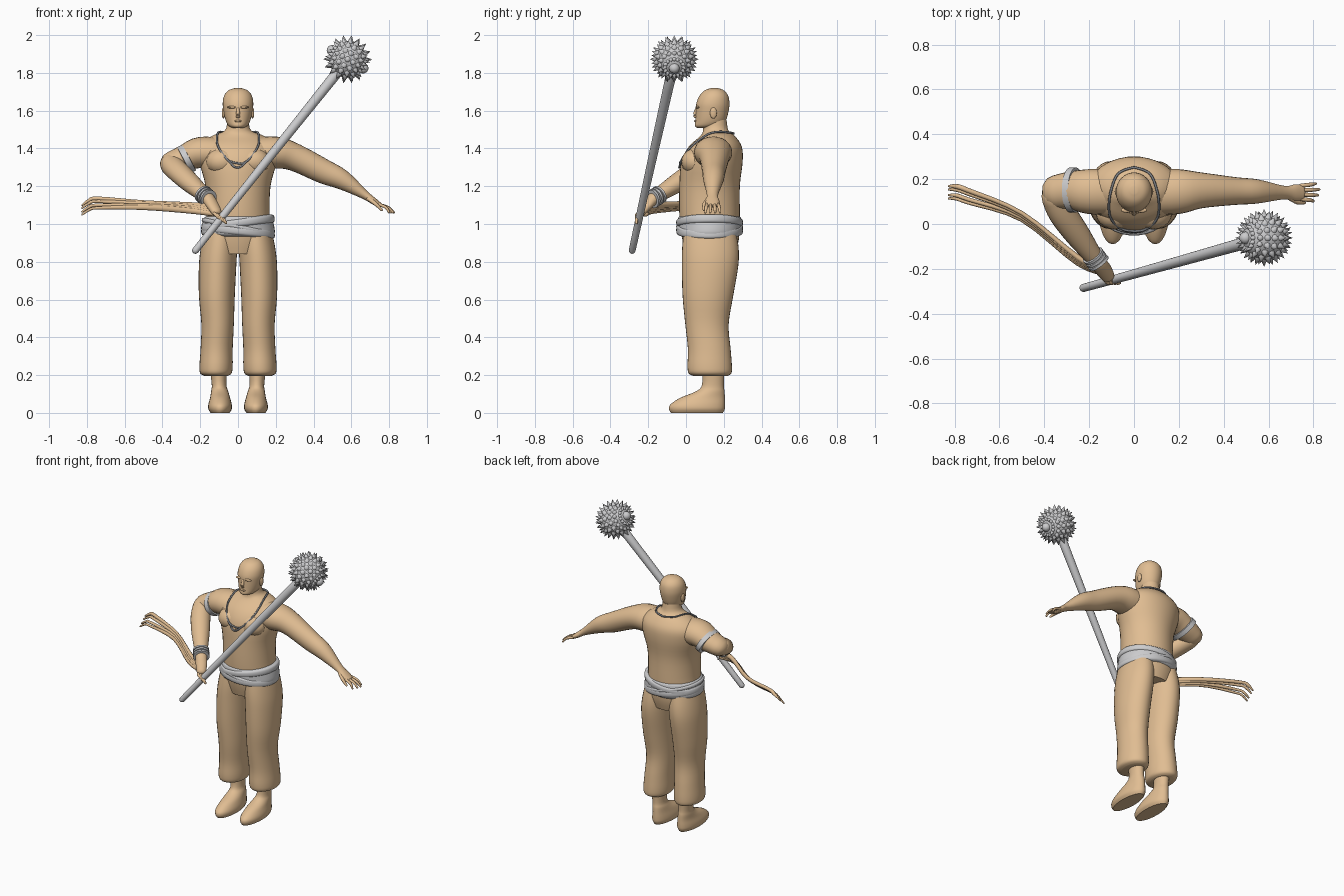
import bpy, bmesh, math
from mathutils import Vector, Matrix
from mathutils.bvhtree import BVHTree

if "Cube" in bpy.data.objects:
    bpy.data.objects.remove(bpy.data.objects["Cube"])


def material(name, color):
    m = bpy.data.materials.new(name)
    m.use_nodes = True
    m.diffuse_color = (*color, 1)
    m.node_tree.nodes["Principled BSDF"].inputs["Base Color"].default_value = (*color, 1)
    return m


TAN = material("tan", (0.75, 0.51, 0.29))
GREY = material("pale grey", (0.6, 0.6, 0.61))
DARK = material("dark grey", (0.22, 0.23, 0.25))
Z = Vector((0, 0, 1))
Y = Vector((0, 1, 0))


def finish(name, bm, mat, mirror=False, angle=50):
    bmesh.ops.recalc_face_normals(bm, faces=bm.faces)
    mesh = bpy.data.meshes.new(name)
    bm.to_mesh(mesh)
    bm.free()
    mesh.materials.append(mat)
    ob = bpy.data.objects.new(name, mesh)
    bpy.context.collection.objects.link(ob)
    bpy.ops.object.select_all(action='DESELECT')
    ob.select_set(True)
    bpy.context.view_layer.objects.active = ob
    bpy.ops.object.shade_smooth_by_angle(angle=math.radians(angle))
    if mirror:
        ob.modifiers.new("mirror", 'MIRROR')
    return ob


def spline(rows, steps):
    """Smooth curve through rows of any length."""
    out = []
    for i in range(len(rows) - 1):
        a, b, c, d = (rows[max(0, min(len(rows) - 1, i + k))] for k in (-1, 0, 1, 2))
        for s in range(steps):
            t = s / steps
            out.append([q + t / 2 * (r - p + t * (2 * p - 5 * q + 4 * r - w + t * (3 * (q - r) + w - p)))
                        for p, q, r, w in zip(a, b, c, d)])
    return out + [list(rows[-1])]


def loft(name, rows, mat=TAN, axis=None, steps=4, n=24, mirror=False, rounded=True):
    """Skin of oval rings (x, y, z, half width, half depth); a fixed axis keeps rings parallel."""
    rows = spline(rows, steps) if steps > 1 else [list(r) for r in rows]
    pts = [Vector(r[:3]) for r in rows]
    rings = []
    for i, r in enumerate(rows):
        t = axis or (pts[min(i + 1, len(pts) - 1)] - pts[max(i - 1, 0)])
        rings.append((pts[i], t.normalized(), r[3], r[4]))
    if rounded and not axis:
        for end, sign in ((rings[0], -1), (rings[-1], 1)):
            p, t, a, b = end
            for ang in (0.5, 0.95, 1.35):
                c, h = math.cos(ang), math.sin(ang) * min(a, b) * sign
                cap = (p + t * h, t, a * c, b * c)
                rings.insert(0, cap) if sign < 0 else rings.append(cap)
    bm = bmesh.new()
    loops = []
    for p, t, a, b in rings:
        side = t.cross(Y if axis else Z).normalized()
        other = side.cross(t)
        loops.append([bm.verts.new(p + side * a * math.cos(k * math.tau / n) + other * b * math.sin(k * math.tau / n))
                      for k in range(n)])
    for u, v in zip(loops, loops[1:]):
        for k in range(n):
            bm.faces.new((u[k], u[(k + 1) % n], v[(k + 1) % n], v[k]))
    bm.faces.new(loops[0])
    bm.faces.new(loops[-1])
    return finish(name, bm, mat, mirror)


def stack(name, rows, **kw):
    """Level rings given as (x, front y, back y, z, half width)."""
    return loft(name, [(x, (f + b) / 2, z, w, (b - f) / 2) for x, f, b, z, w in rows],
                axis=kw.pop("axis", Z), **kw)


def ball(name, loc, size, mat=TAN, mirror=False):
    bm = bmesh.new()
    bmesh.ops.create_uvsphere(bm, u_segments=20, v_segments=12, radius=1,
                              matrix=Matrix.Translation(loc) @ Matrix.Diagonal((*size, 1)))
    return finish(name, bm, mat, mirror)


# Torso with sloping shoulders and neck
torso = stack("torso", [
    (0, .0, .26, .84, .15), (0, -.02, .28, .92, .18), (0, -.035, .285, 1.04, .168),
    (0, -.035, .285, 1.2, .172), (0, -.025, .30, 1.33, .205), (0, .015, .295, 1.41, .2),
    (0, .075, .26, 1.465, .14), (0, .09, .225, 1.495, .07), (0, .09, .215, 1.55, .056)], n=40)
ball("chest_muscle", (.085, .05, 1.33), (.085, .075, .07), mirror=True)

# Head and face
stack("head", [
    (0, .06, .13, 1.508, .025), (0, .047, .19, 1.52, .05), (0, .05, .212, 1.55, .066),
    (0, .052, .226, 1.6, .077), (0, .055, .23, 1.64, .081), (0, .072, .223, 1.68, .073),
    (0, .1, .2, 1.708, .05), (0, .135, .168, 1.72, .015)], n=32)
loft("nose", [(0, .058, 1.615, .007, .007), (0, .047, 1.58, .011, .01), (0, .05, 1.568, .012, .007)], n=12)
ball("brow", (.03, .062, 1.618), (.028, .012, .007), mirror=True)
ball("lips", (0, .05, 1.545), (.02, .008, .006))
ball("ear", (.077, .145, 1.588), (.009, .018, .03), mirror=True)

# Loose trousers gathered at the cuff
stack("trouser_leg", [
    (.09, -.01, .26, .98, .085), (.1, -.02, .278, .88, .096), (.108, -.022, .277, .78, .099),
    (.112, -.018, .25, .62, .095), (.108, -.004, .226, .47, .086), (.113, .01, .236, .34, .085),
    (.116, .008, .243, .25, .088), (.117, .014, .24, .21, .083), (.115, .04, .22, .195, .06)],
    mirror=True, n=32)

# Bare feet
stack("foot", [
    (.095, -.08, .195, 0, .05), (.095, -.09, .205, .02, .062), (.095, -.082, .207, .045, .062),
    (.095, -.03, .206, .08, .053), (.097, .055, .204, .115, .045), (.1, .085, .2, .15, .039),
    (.104, .085, .205, .24, .045)], mirror=True)

# Wrapped sash: a wide base with crossing folds
stack("sash", [(0, -.025, .28, .935, .178), (0, -.042, .293, .95, .194), (0, -.042, .295, .985, .192),
               (0, -.042, .292, 1.03, .18), (0, -.03, .28, 1.042, .165)], mat=GREY, n=40)
for i, (z, tilt, half) in enumerate(((1.005, -.13, .024), (.965, .1, .026), (.985, .2, .014))):
    stack("sash_fold_%d" % (i + 1), [
        (0, -.03, .28, z - half, .18), (0, -.049, .299, z - half * .6, .195),
        (0, -.05, .3, z + half * .6, .192), (0, -.03, .28, z + half, .175)],
        mat=GREY, n=40, axis=Vector((tilt, 0, 1)))

# Outstretched left arm and hand
loft("left_arm", [
    (.08, .14, 1.37, .1, .085), (.2, .145, 1.378, .1, .085), (.3, .15, 1.353, .08, .073),
    (.45, .147, 1.28, .062, .065), (.55, .145, 1.235, .054, .053), (.67, .14, 1.155, .03, .024),
    (.72, .14, 1.12, .037, .018), (.75, .14, 1.1, .034, .014)])
for i in range(4):
    y, reach = .111 + i * .02, (.045, .065, .07, .055)[i]
    loft("left_finger_%d" % (i + 1), [
        (.745, y, 1.103, .009, .009), (.76 + reach / 2, y * 1.15 - .021, 1.088, .009, .008),
        (.755 + reach, y * 1.3 - .042, 1.062, .006, .006)], n=10)
loft("left_thumb", [(.69, .12, 1.135, .012, .012), (.73, .098, 1.105, .011, .01), (.76, .095, 1.075, .007, .007)], n=10)

# Bent right arm and hand
loft("right_upper_arm", [
    (-.08, .14, 1.37, .1, .085), (-.2, .145, 1.378, .1, .083), (-.28, .15, 1.35, .085, .07),
    (-.35, .142, 1.325, .075, .06)])
loft("right_forearm", [
    (-.355, .12, 1.315, .058, .058), (-.32, .05, 1.28, .062, .056), (-.25, -.05, 1.215, .056, .05),
    (-.165, -.165, 1.14, .038, .034), (-.135, -.205, 1.1, .036, .026), (-.115, -.235, 1.065, .03, .022)])
for i in range(4):
    loft("right_finger_%d" % (i + 1), [
        (-.14 + i * .013, -.225, 1.075 - i * .006, .009, .009), (-.12 + i * .014, -.26, 1.05 - i * .008, .009, .009),
        (-.1 + i * .012, -.262, 1.03 - i * .008, .007, .007)], n=10)

# Long trailing strands behind the right hand, hooked at the tips
for i, (y, z, r) in enumerate(((.165, 1.135, .011), (.15, 1.12, .009), (.125, 1.1, .009), (.11, 1.085, .008))):
    drop = z - .035
    loft("trailing_strand_%d" % (i + 1), [
        (-.12, -.215, 1.09 - i * .012, .018, .016), (-.25, -.15 - i * .008, 1.1 - i * .01, .013, .016),
        (-.5, .015 + y * .2 - i * .006, (z + 1.09) / 2, .01, .014), (-.74, y - .015, z, r, r),
        (-.79, y + .002, z - .012, r, r * .9), (-.825, y + .004, drop, .005, .005)], n=10)

# Arm band and wrist bangles
def bangle(name, center, axis, a, b, half):
    p, d = Vector(center), Vector(axis).normalized()
    rows = [(*(p + d * half * s), a - c, b - c) for s, c in ((-1, .015), (-.9, 0), (.9, 0), (1, .015))]
    loft(name, rows, GREY, steps=1, n=32, rounded=False)


bangle("arm_band", (-.272, .152, 1.345), (-.85, 0, -.45), .1, .078, .017)
for i in range(3):
    s = i * .021
    bangle("wrist_bangle_%d" % (i + 1), (-.182 + s * .58, -.142 - s * .75, 1.155 - s * .5),
           (.58, -.75, -.5 + i * .12), .051, .049, .007)

# Double necklace laid on the skin
skin = BVHTree.FromPolygons([v.co for v in torso.data.vertices], [p.vertices[:] for p in torso.data.polygons])
for i, (low, shift) in enumerate(((1.3, -.004), (1.325, .015))):
    half = [(0, .25, 1.475), (.07, .225, 1.485), (.105, .14, 1.485), (.115, .06, 1.45), (.1, .02, 1.4), (.055, -.03, 1.34)]
    path = half + [(shift, -.06, low)] + [(-x, y, z) for x, y, z in half[:0:-1]]
    pts = spline(path + path[:1], 6)[:-1]
    curve = bpy.data.curves.new("necklace", 'CURVE')
    curve.dimensions = '3D'
    curve.bevel_depth = .0055
    curve.bevel_resolution = 2
    line = curve.splines.new('POLY')
    line.points.add(len(pts) - 1)
    line.use_cyclic_u = True
    for point, co in zip(line.points, pts):
        hit, normal, _, _ = skin.find_nearest(Vector(co))
        point.co = (*(hit + normal * .006), 1)
    curve.materials.append(DARK)
    bpy.context.collection.objects.link(bpy.data.objects.new("necklace_%d" % (i + 1), curve))

# Spiked club
loft("club_shaft", [(-.225, -.285, .86, .018, .018), (.1, -.195, 1.27, .022, .022), (.54, -.072, 1.82, .028, .028)],
     GREY, n=20)
center = Vector((.58, -.062, 1.872))
pole = Vector((.87, 0, -.5))
turn = Matrix.Translation(center) @ pole.to_track_quat('Z', 'Y').to_matrix().to_4x4()
bm = bmesh.new()
bmesh.ops.create_uvsphere(bm, u_segments=32, v_segments=20, radius=.098, matrix=turn)
for lat in range(-60, 61, 20):
    for k in range(16):
        a, b = k * math.tau / 16, math.radians(lat)
        d = Vector((math.cos(a) * math.cos(b), math.sin(a) * math.cos(b), math.sin(b)))
        bmesh.ops.create_cone(bm, segments=8, radius1=.008 + .011 * math.cos(b), radius2=0, depth=.04, cap_ends=False,
                              matrix=turn @ Matrix.Translation(d * .109) @ d.to_track_quat('Z', 'Y').to_matrix().to_4x4())
for s in (-1, 1):
    bmesh.ops.create_uvsphere(bm, u_segments=16, v_segments=10, radius=.028,
                              matrix=turn @ Matrix.Translation((0, 0, s * .095)))
finish("club_head", bm, GREY)
